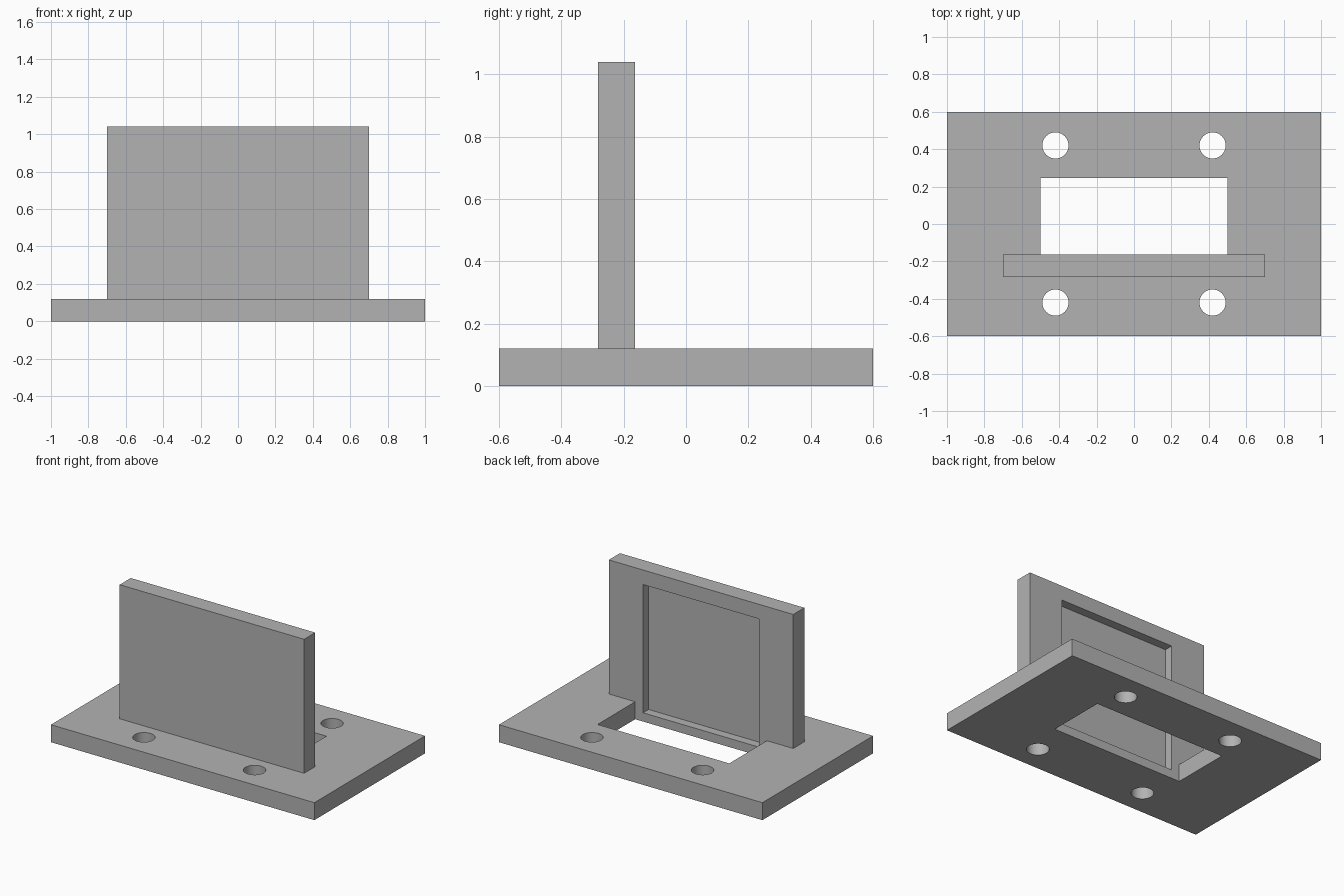
import bpy
from mathutils import Vector

cube = bpy.data.objects.get("Cube")
if cube:
    bpy.data.objects.remove(cube, do_unlink=True)

# Single flat colour
GREY = (0.45, 0.45, 0.45, 1.0)
grey = bpy.data.materials.new("plain_grey")
grey.use_nodes = True
grey.diffuse_color = GREY
grey.node_tree.nodes["Principled BSDF"].inputs["Base Color"].default_value = GREY


def box(name, low, high):
    """Box spanning two opposite corners."""
    low, high = Vector(low), Vector(high)
    bpy.ops.mesh.primitive_cube_add(size=1, location=(low + high) / 2)
    obj = bpy.context.object
    obj.name = name
    obj.scale = high - low
    bpy.ops.object.transform_apply(location=False, rotation=False, scale=True)
    obj.data.materials.append(grey)
    return obj


def cut(target, cutters):
    """Subtract each cutter from the target."""
    bpy.context.view_layer.objects.active = target
    for cutter in cutters:
        cutter.hide_render = True
        mod = target.modifiers.new("cut", "BOOLEAN")
        mod.operation = "DIFFERENCE"
        mod.solver = "EXACT"
        mod.object = cutter
        bpy.ops.object.modifier_apply(modifier=mod.name)


BASE_TOP = 0.12
PANEL_FRONT, PANEL_BACK = -0.283, -0.163

# Base plate and upright panel
base = box("base_plate", (-1, -0.6, 0), (1, 0.6, BASE_TOP))
panel = box("upright_panel", (-0.7, PANEL_FRONT, BASE_TOP), (0.7, PANEL_BACK, 1.04))

# Rectangular opening behind the panel
opening = box("opening_cutter", (-0.5, PANEL_BACK, -0.1), (0.5, 0.245, 0.3))

# Square recess in the panel back, running down into the base
recess = box("recess_cutter", (-0.44, PANEL_BACK - 0.06, 0.06), (0.44, 0, 0.94))

# Four bolt holes
holes = []
for x in (-0.42, 0.42):
    for y in (-0.42, 0.42):
        bpy.ops.mesh.primitive_cylinder_add(vertices=48, radius=0.07, depth=0.5,
                                            location=(x, y, 0))
        hole = bpy.context.object
        hole.name = "bolt_hole_cutter"
        hole.data.materials.append(grey)
        holes.append(hole)

cut(base, [opening, recess] + holes)
cut(panel, [recess])

for cutter in [opening, recess] + holes:
    bpy.data.objects.remove(cutter, do_unlink=True)

# Smooth hole walls, sharp box edges
for obj in (base, panel):
    bpy.ops.object.select_all(action="DESELECT")
    obj.select_set(True)
    bpy.context.view_layer.objects.active = obj
    bpy.ops.object.shade_smooth_by_angle(angle=0.5)
